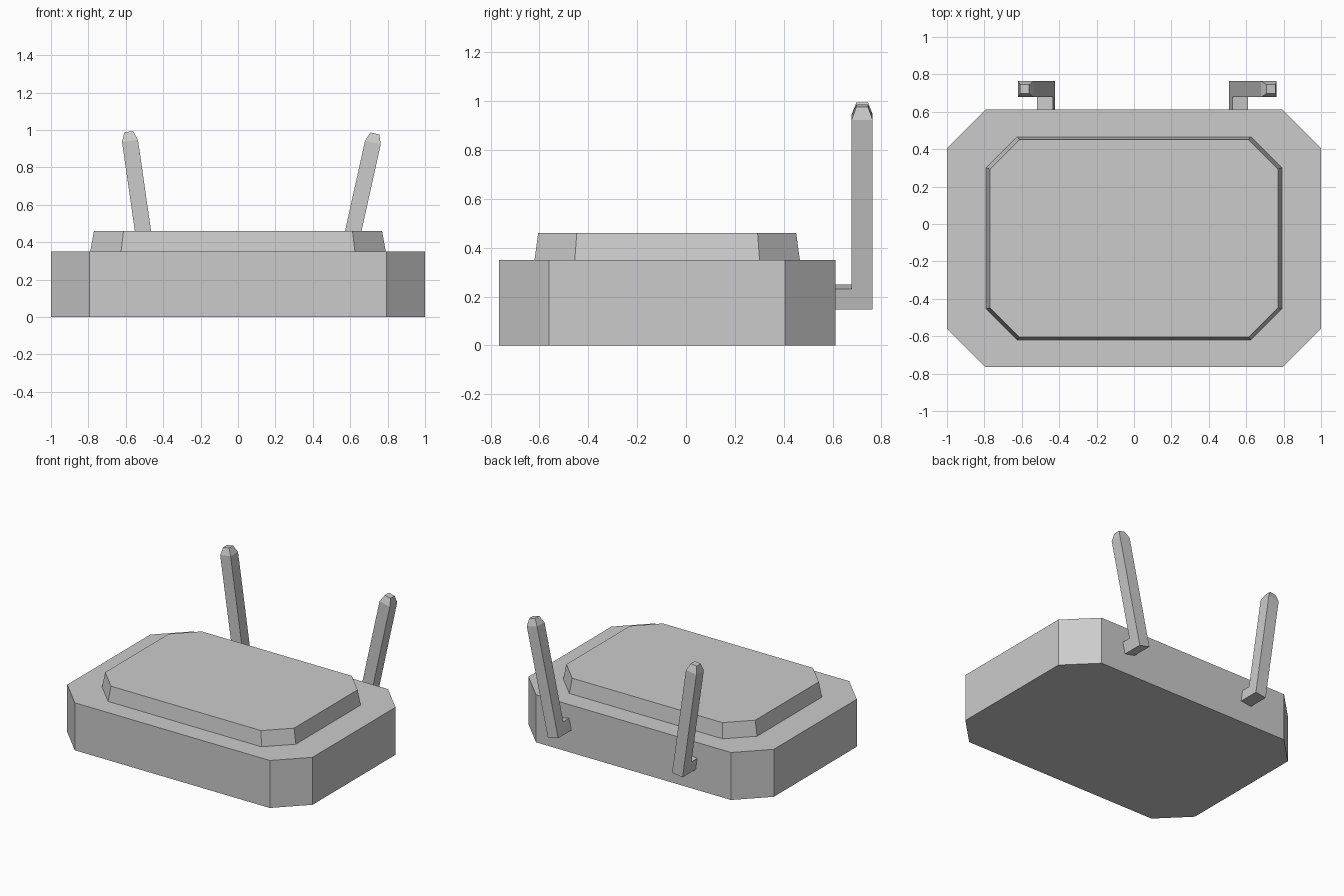
import bpy, bmesh, math

if "Cube" in bpy.data.objects:
    bpy.data.objects.remove(bpy.data.objects["Cube"])


def add_object(name, bm):
    bmesh.ops.recalc_face_normals(bm, faces=bm.faces[:])
    mesh = bpy.data.meshes.new(name)
    bm.to_mesh(mesh)
    bm.free()
    obj = bpy.data.objects.new(name, mesh)
    bpy.context.collection.objects.link(obj)
    return obj


def loft(bm, rings):
    """Skin a stack of equal rings and cap both ends."""
    loops = [[bm.verts.new(p) for p in ring] for ring in rings]
    n = len(loops[0])
    for a, b in zip(loops, loops[1:]):
        for i in range(n):
            j = (i + 1) % n
            bm.faces.new((a[i], a[j], b[j], b[i]))
    bm.faces.new(loops[0][::-1])
    bm.faces.new(loops[-1])


def octagon(hx, hy, cut, cy, z):
    """Rectangle with cut corners, centred on (0, cy)."""
    quarter = [(hx, hy - cut), (hx - cut, hy)]
    pts = (quarter + [(-x, y) for x, y in quarter[::-1]]
           + [(-x, -y) for x, y in quarter] + [(x, -y) for x, y in quarter[::-1]])
    return [(x, y + cy, z) for x, y in pts]


def square(h, z):
    return [(-h, -h, z), (h, -h, z), (h, h, z), (-h, h, z)]


CY = -0.077  # body centre in y

# Main housing
bm = bmesh.new()
loft(bm, [octagon(1.0, 0.688, 0.205, CY, 0), octagon(1.0, 0.688, 0.205, CY, 0.35)])
add_object("housing", bm)

# Raised, slightly tapered top panel
bm = bmesh.new()
loft(bm, [octagon(0.79, 0.543, 0.165, CY, 0.35), octagon(0.77, 0.528, 0.158, CY, 0.46)])
add_object("top_panel", bm)


# Leaning antenna with tapered tip and a stub joining it to the housing back
def antenna(name, x, z, lean):
    h = 0.043
    bm = bmesh.new()
    loft(bm, [square(h, 0), square(h, 0.086), square(h, 0.795), square(0.024, 0.845)])
    bm.normal_update()
    foot = min((f for f in bm.faces if abs(f.calc_center_median().z - 0.043) < 0.01),
               key=lambda f: f.calc_center_median().y)
    new = bmesh.ops.extrude_discrete_faces(bm, faces=[foot])["faces"]
    bmesh.ops.translate(bm, verts=new[0].verts[:], vec=(0, -0.111 + h, 0))
    obj = add_object(name, bm)
    obj.location = (x, 0.721, z)
    obj.rotation_euler = (0, math.radians(lean), 0)


antenna("left_antenna", -0.464, 0.154, -8.2)
antenna("right_antenna", 0.549, 0.156, 12.5)
